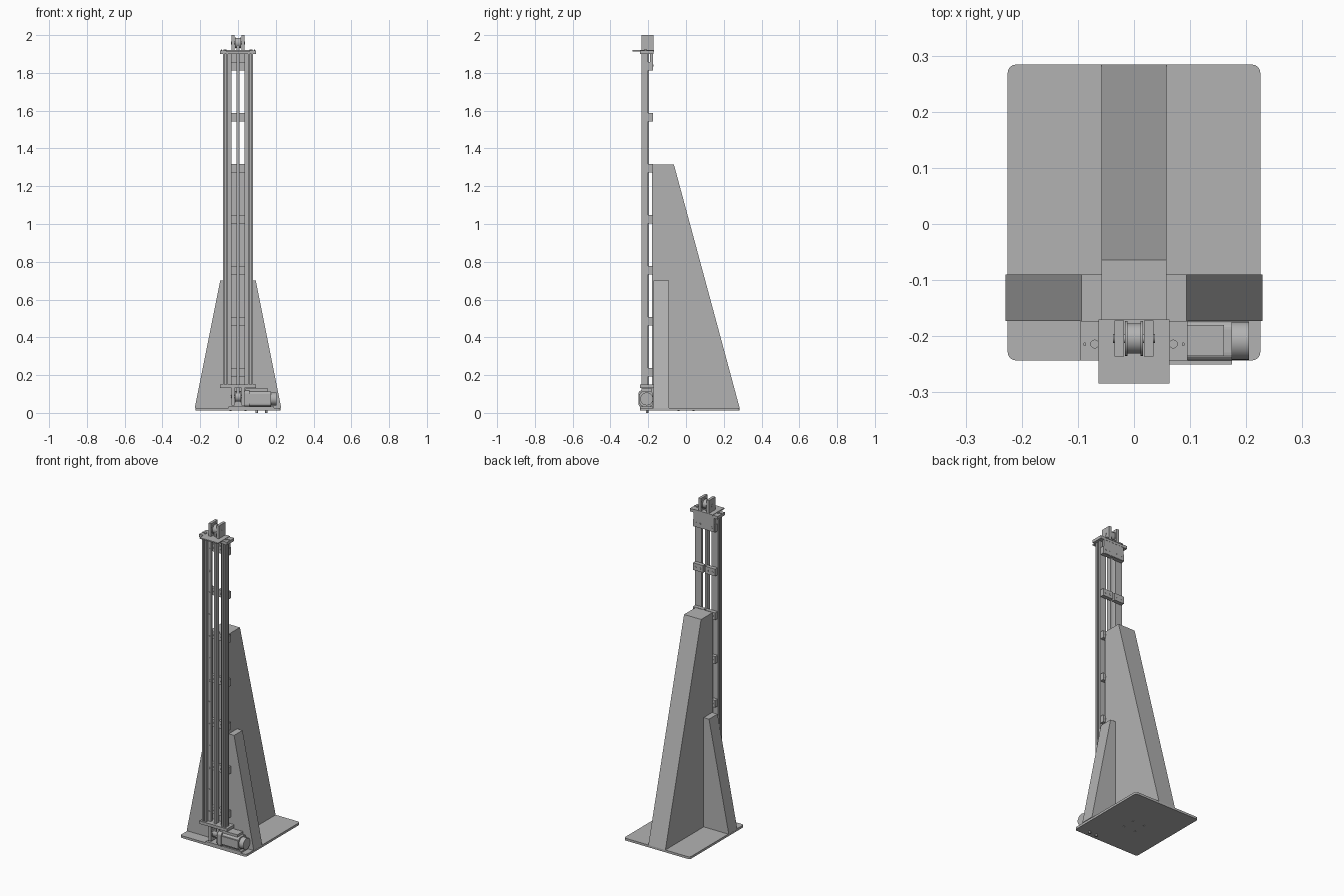
import bpy, bmesh, math
from mathutils import Matrix

cube = bpy.data.objects.get("Cube")
if cube:
    bpy.data.objects.remove(cube, do_unlink=True)


def material(name, rgb):
    m = bpy.data.materials.new(name)
    m.use_nodes = True
    m.diffuse_color = (*rgb, 1)
    m.node_tree.nodes["Principled BSDF"].inputs["Base Color"].default_value = (*rgb, 1)
    return m


GREY = material("plain grey", (0.45, 0.45, 0.45))


def finish(name, bm, smooth=False):
    bmesh.ops.recalc_face_normals(bm, faces=bm.faces)
    me = bpy.data.meshes.new(name)
    bm.to_mesh(me)
    bm.free()
    me.materials.append(GREY)
    ob = bpy.data.objects.new(name, me)
    bpy.context.collection.objects.link(ob)
    if smooth:
        bpy.ops.object.select_all(action="DESELECT")
        ob.select_set(True)
        bpy.context.view_layer.objects.active = ob
        bpy.ops.object.shade_smooth_by_angle()
    return ob


def box(name, x, y, z):
    bm = bmesh.new()
    bmesh.ops.create_cube(bm, size=1)
    for v in bm.verts:
        for i, r in enumerate((x, y, z)):
            v.co[i] = r[0] if v.co[i] < 0 else r[1]
    return finish(name, bm)


def prism(name, points, axis, lo, hi):
    """Extrude a 2D outline along an axis (0, 1 or 2)."""
    bm = bmesh.new()
    verts = []
    for p in points:
        co = list(p)
        co.insert(axis, lo)
        verts.append(bm.verts.new(co))
    face = bm.faces.new(verts)
    new = bmesh.ops.extrude_face_region(bm, geom=[face])["geom"]
    for v in new:
        if isinstance(v, bmesh.types.BMVert):
            v.co[axis] = hi
    return finish(name, bm)


def cylinder(name, centre, radius, length, axis, sides=24):
    bm = bmesh.new()
    turn = {"X": Matrix.Rotation(math.pi / 2, 4, "Y"),
            "Y": Matrix.Rotation(math.pi / 2, 4, "X"), "Z": Matrix()}[axis]
    bmesh.ops.create_cone(bm, cap_ends=True, segments=sides, radius1=radius, radius2=radius,
                          depth=length, matrix=Matrix.Translation(centre) @ turn)
    return finish(name, bm, True)


def rounded(x, y, r, steps=5):
    """Rectangle outline with rounded corners."""
    pts = []
    corners = ((x[1] - r, y[1] - r), (x[0] + r, y[1] - r),
               (x[0] + r, y[0] + r), (x[1] - r, y[0] + r))
    for k, (cx, cy) in enumerate(corners):
        for s in range(steps + 1):
            a = math.pi / 2 * (k + s / steps)
            pts.append((cx + r * math.cos(a), cy + r * math.sin(a)))
    return pts


def span(side, a, b):
    return tuple(sorted((side * a, side * b)))


# Base plate and the fixings beneath it
prism("base_plate", rounded((-0.225, 0.225), (-0.243, 0.284), 0.014), 2, 0.012, 0.026)
for x in (0.10, 0.15):
    cylinder("motor_base_bolt", (x, -0.205, 0.008), 0.007, 0.016, "Z", 12)
for x in (-0.04, 0.04):
    for y in (-0.04, 0.04):
        cylinder("base_bolt", (x, y, 0.011), 0.006, 0.004, "Z", 12)

# Tapered rear column and side gussets
prism("rear_column", [(-0.18, 0.026), (-0.18, 1.315), (-0.064, 1.315), (0.284, 0.026)],
      0, -0.058, 0.058)
for s in (-1, 1):
    prism("side_gusset", [(s * 0.05, 0.026), (s * 0.05, 0.70), (s * 0.094, 0.70), (s * 0.229, 0.026)],
          1, -0.173, -0.09)

# Rails: slotted posts with narrow guides on their inner sides
LOW, HIGH = 0.15, 1.90
post = [(0.053, -0.236), (0.062, -0.236), (0.062, -0.228), (0.071, -0.228), (0.071, -0.236),
        (0.08, -0.236), (0.08, -0.223), (0.073, -0.223), (0.073, -0.213), (0.08, -0.213),
        (0.08, -0.2), (0.053, -0.2)]
for s in (-1, 1):
    prism("rail_post", [(s * x, y) for x, y in post], 2, LOW, HIGH)
    box("guide_strip", span(s, 0.034, 0.053), (-0.216, -0.2), (LOW, HIGH))
    for i in range(13):
        cylinder("guide_screw", (s * 0.044, -0.217, 0.21 + i * 0.135), 0.006, 0.004, "Y", 10)
    # Cross blocks joining rails to column
    for i in range(7):
        z = 0.215 + i * 0.27
        box("cross_block", span(s, 0.006, 0.075), (-0.2, -0.176), (z - 0.022, z + 0.022))
        for x in (0.02, 0.028):
            cylinder("block_screw", (s * x, -0.2, z), 0.004, 0.004, "Y", 10)
        for x in (0.025, 0.058):
            cylinder("rear_block_screw", (s * x, -0.176, z), 0.005, 0.004, "Y", 10)
box("centre_bar", (-0.007, 0.007), (-0.226, -0.195), (0.08, 1.95))

# End plates
for name, z in (("bottom_plate", (0.132, 0.15)), ("top_plate", (1.90, 1.918))):
    box(name, (-0.095, 0.095), (-0.243, -0.173), z)
box("top_cover", (-0.063, 0.063), (-0.284, -0.17), (1.914, 1.921))
box("upper_back_plate", (-0.07, 0.07), (-0.19, -0.174), (1.815, 1.90))
for s in (-1, 1):
    cylinder("top_screw", (s * 0.07, -0.214, 1.921), 0.008, 0.008, "Z", 12)
    cylinder("top_edge_screw", (s * 0.088, -0.214, 1.92), 0.003, 0.006, "Z", 8)
    for x in (0.025, 0.055):
        cylinder("back_plate_screw", (s * x, -0.174, 1.84), 0.005, 0.004, "Y", 10)

# Pulley housings, top and bottom
for label, z in (("top", (1.918, 2.0)), ("bottom", (0.04, 0.132))):
    mid = (z[0] + z[1]) / 2
    for s in (-1, 1):
        box(label + "_pulley_cheek", span(s, 0.018, 0.035), (-0.236, -0.172), z)
        cylinder(label + "_pulley_flange", (s * 0.014, -0.204, mid), 0.031, 0.004, "X", 32)
    cylinder(label + "_pulley", (0, -0.204, mid), 0.027, 0.026, "X", 32)
    cylinder(label + "_axle", (0, -0.204, mid), 0.008, 0.074, "X", 16)

# Drive motor with round end cap
prism("motor_body", rounded((-0.243, -0.174), (0.035, 0.113), 0.014), 0, 0.035, 0.175)
prism("motor_flange", rounded((-0.252, -0.172), (0.032, 0.118), 0.016), 0, 0.035, 0.062)
cylinder("motor_end_cap", (0.19, -0.208, 0.074), 0.034, 0.03, "X", 32)
box("motor_side_cover", (0.06, 0.175), (-0.25, -0.24), (0.05, 0.10))
box("motor_top_bracket", (0.04, 0.16), (-0.235, -0.18), (0.113, 0.128))
box("motor_mount", (-0.05, 0.19), (-0.243, -0.175), (0.026, 0.035))
